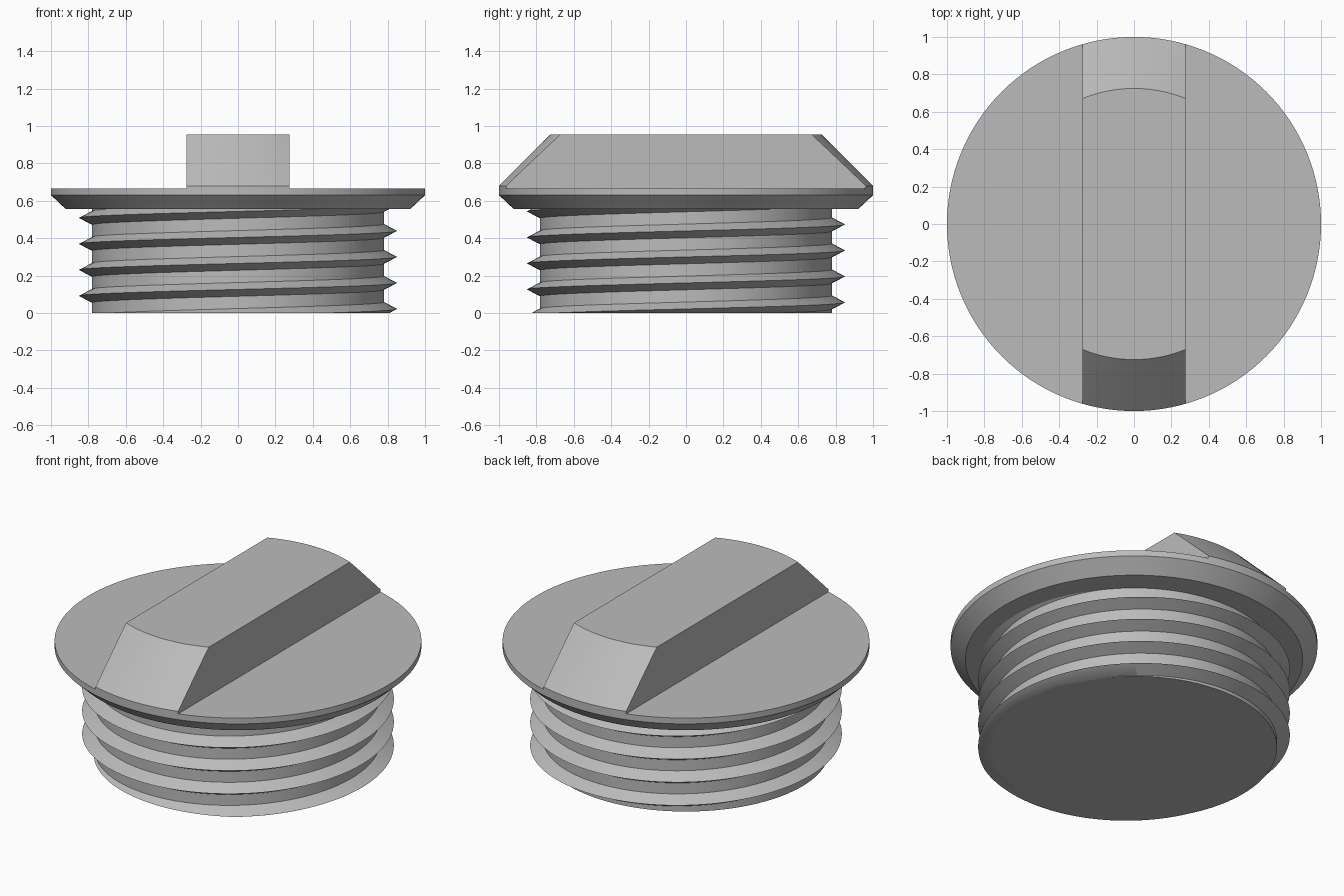
import bpy, bmesh, math

SEGMENTS = 128
CORE_RADIUS, CREST_RADIUS = 0.78, 0.85
PITCH, HALF_WIDTH = 0.139, 0.037

cube = bpy.data.objects.get("Cube")
if cube:
    bpy.data.objects.remove(cube, do_unlink=True)

grey = bpy.data.materials.new("plain grey")
grey.use_nodes = True
colour = (0.5, 0.5, 0.5, 1)
grey.diffuse_color = colour
grey.node_tree.nodes["Principled BSDF"].inputs["Base Color"].default_value = colour


def finish(name, bm):
    """Turn a bmesh into a smooth object with sharp edges kept."""
    bmesh.ops.recalc_face_normals(bm, faces=bm.faces)
    mesh = bpy.data.meshes.new(name)
    bm.to_mesh(mesh)
    bm.free()
    mesh.materials.append(grey)
    obj = bpy.data.objects.new(name, mesh)
    bpy.context.collection.objects.link(obj)
    bpy.ops.object.select_all(action="DESELECT")
    obj.select_set(True)
    bpy.context.view_layer.objects.active = obj
    bpy.ops.object.shade_smooth_by_angle(angle=math.radians(30))


def loft(rings):
    """Skin closed rings of points and cap both ends."""
    bm = bmesh.new()
    loops = [[bm.verts.new(p) for p in ring] for ring in rings]
    for low, high in zip(loops, loops[1:]):
        for i in range(len(low)):
            j = (i + 1) % len(low)
            bm.faces.new((low[i], low[j], high[j], high[i]))
    bm.faces.new(loops[0])
    bm.faces.new(loops[-1])
    return bm


def point(radius, angle, z):
    return (radius * math.cos(angle), radius * math.sin(angle), z)


def turned(profile):
    """Revolve (radius, height) pairs about the z axis."""
    return loft([[point(r, math.tau * i / SEGMENTS, z) for i in range(SEGMENTS)]
                 for r, z in profile])


def cut(bm, co, normal):
    """Remove what lies on the normal's side and close the hole."""
    result = bmesh.ops.bisect_plane(
        bm, geom=bm.verts[:] + bm.edges[:] + bm.faces[:],
        plane_co=co, plane_no=normal, clear_outer=True)
    edges = [e for e in result["geom_cut"] if isinstance(e, bmesh.types.BMEdge)]
    bmesh.ops.holes_fill(bm, edges=edges, sides=0)


# Plug core and chamfered flange
finish("core", turned([(CORE_RADIUS, 0), (CORE_RADIUS, 0.56)]))
finish("flange", turned([(0.92, 0.555), (1, 0.63), (1, 0.665)]))

# Grip bar: a cone frustum trimmed to a straight bar
bar = turned([(1, 0.665), (1, 0.68), (0.725, 0.955)])
for side in (-1, 1):
    cut(bar, (side * 0.275, 0, 0), (side, 0, 0))
finish("grip_bar", bar)

# Right-handed screw thread, trimmed flat at the base
rings = []
for step in range(-SEGMENTS // 2, SEGMENTS * 4 + SEGMENTS // 8):
    angle = math.tau * step / SEGMENTS
    z = 0.022 + PITCH * step / SEGMENTS
    rings.append([point(CORE_RADIUS - 0.01, angle, z - HALF_WIDTH - 0.005),
                  point(CREST_RADIUS, angle, z),
                  point(CORE_RADIUS - 0.01, angle, z + HALF_WIDTH + 0.005)])
thread = loft(rings)
cut(thread, (0, 0, 0), (0, 0, -1))
finish("screw_thread", thread)
